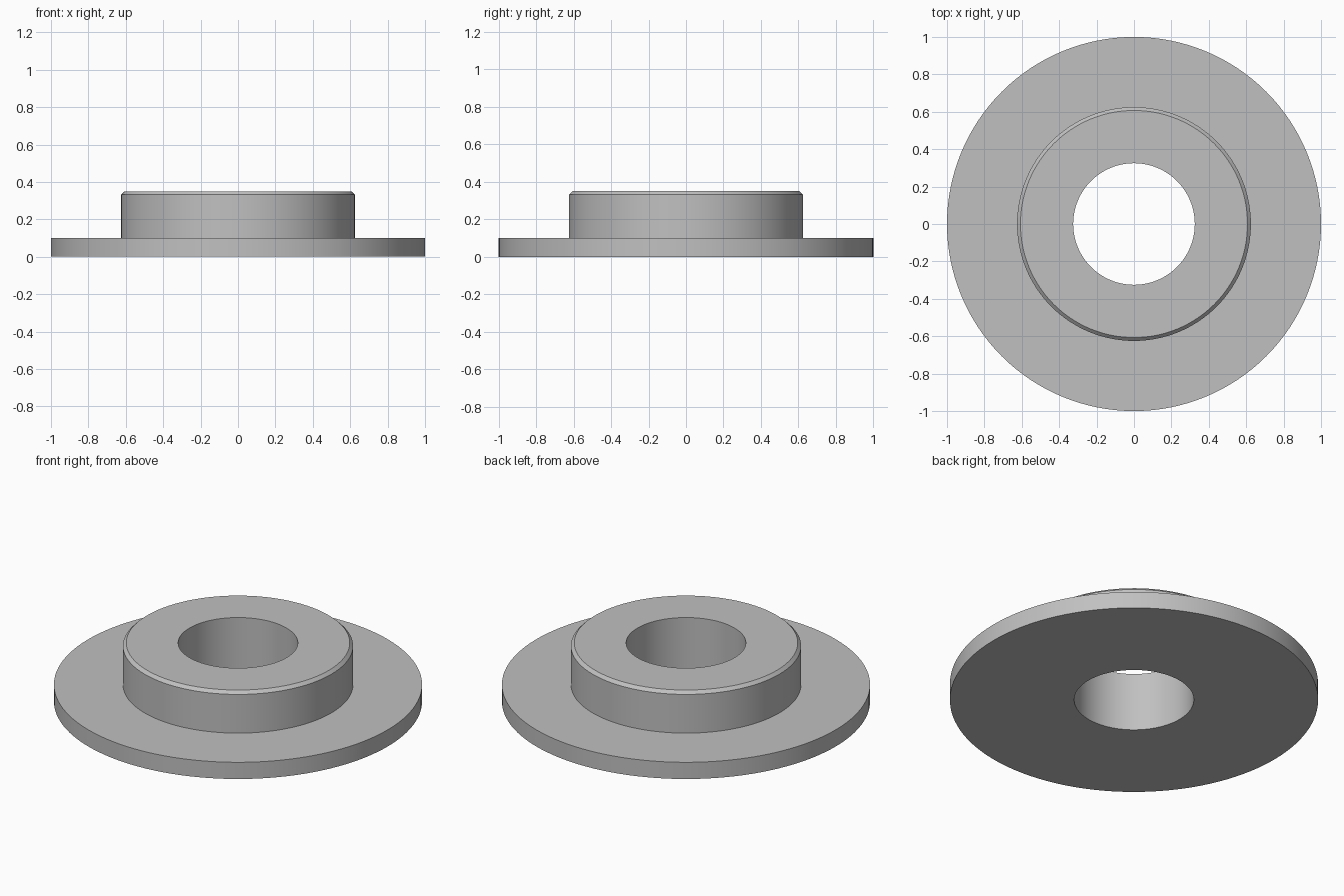
import bpy
import bmesh
from math import cos, sin, tau, radians

cube = bpy.data.objects.get("Cube")
if cube:
    bpy.data.objects.remove(cube, do_unlink=True)

SEGMENTS = 128
FLANGE_R, HUB_R, BORE_R = 1.0, 0.625, 0.325
FLANGE_TOP, HUB_TOP, CHAMFER = 0.1, 0.35, 0.018

# Plain grey metal
grey = bpy.data.materials.new("plain_grey")
grey.use_nodes = True
colour = (0.53, 0.53, 0.53, 1)
grey.diffuse_color = colour
grey.node_tree.nodes["Principled BSDF"].inputs["Base Color"].default_value = colour


def revolve(name, profile, material):
    """Turn a closed (radius, height) profile around the z axis."""
    bm = bmesh.new()
    rings = []
    for i in range(SEGMENTS):
        a = tau * i / SEGMENTS
        rings.append([bm.verts.new((r * cos(a), r * sin(a), z)) for r, z in profile])
    n = len(profile)
    for i, ring in enumerate(rings):
        following = rings[(i + 1) % SEGMENTS]
        for j in range(n):
            k = (j + 1) % n
            bm.faces.new((ring[j], following[j], following[k], ring[k]))
    bmesh.ops.recalc_face_normals(bm, faces=bm.faces)
    mesh = bpy.data.meshes.new(name)
    bm.to_mesh(mesh)
    bm.free()
    mesh.materials.append(material)
    obj = bpy.data.objects.new(name, mesh)
    bpy.context.collection.objects.link(obj)
    return obj


# Flanged bushing: wide flange, chamfered hub and straight through bore
bushing = revolve("flanged_bushing", [
    (BORE_R, 0),
    (FLANGE_R, 0),
    (FLANGE_R, FLANGE_TOP),
    (HUB_R, FLANGE_TOP),
    (HUB_R, HUB_TOP - CHAMFER),
    (HUB_R - CHAMFER, HUB_TOP),
    (BORE_R, HUB_TOP),
], grey)

# Smooth round walls, crisp edges
bpy.ops.object.select_all(action='DESELECT')
bushing.select_set(True)
bpy.context.view_layer.objects.active = bushing
bpy.ops.object.shade_smooth_by_angle(angle=radians(30))
